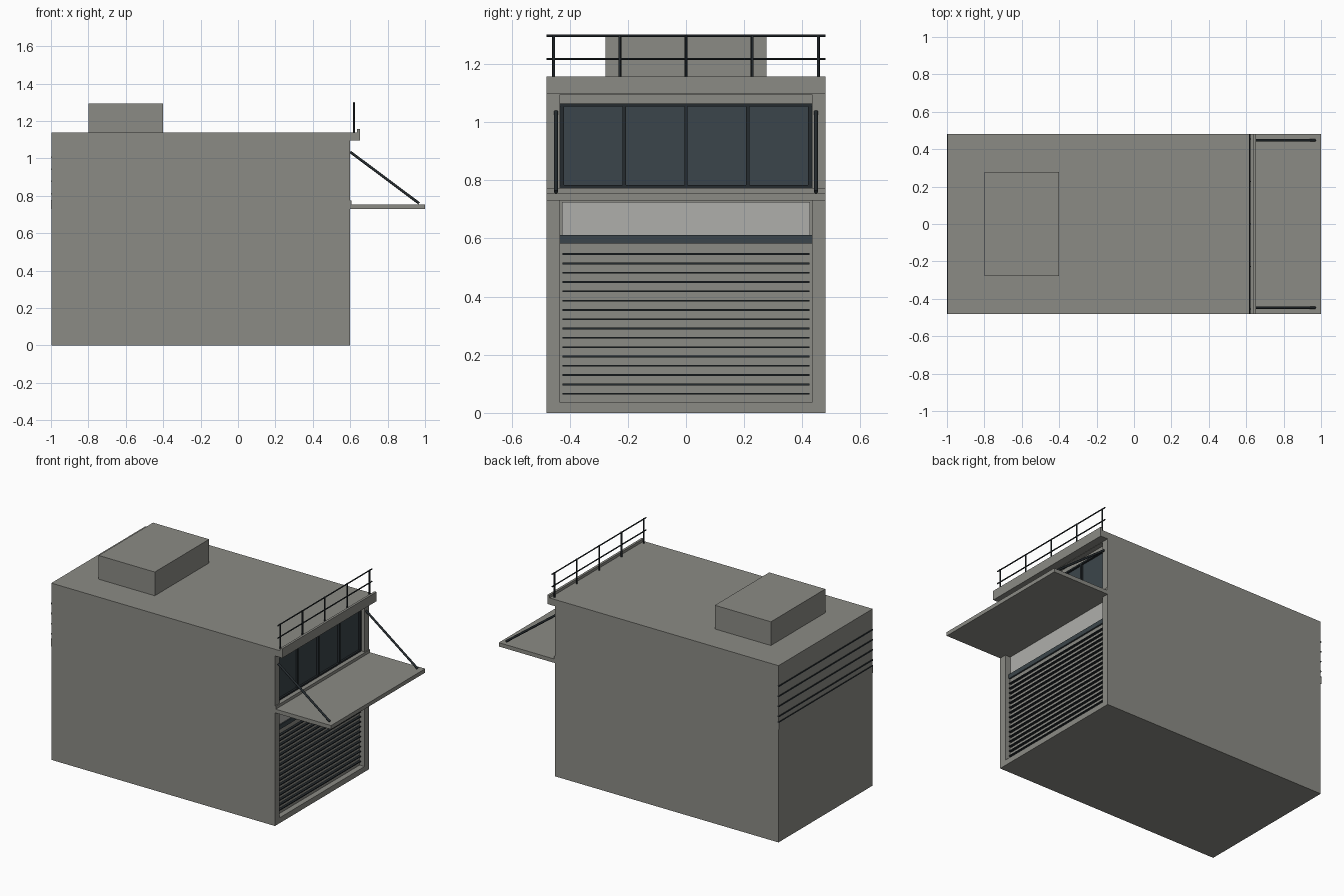
import bpy
from mathutils import Vector

cube = bpy.data.objects.get("Cube")
if cube:
    bpy.data.objects.remove(cube, do_unlink=True)


def material(name, r, g, b):
    m = bpy.data.materials.new(name)
    m.use_nodes = True
    m.diffuse_color = (r, g, b, 1)
    m.node_tree.nodes["Principled BSDF"].inputs["Base Color"].default_value = (r, g, b, 1)
    return m


CONCRETE = material("concrete grey", 0.26, 0.26, 0.235)
PANEL = material("pale panel", 0.43, 0.43, 0.41)
GLASS = material("blue grey glass", 0.044, 0.06, 0.069)
METAL = material("dark metal", 0.018, 0.024, 0.028)


def box(name, x, y, z, mat):
    """Box from (min, max) pairs on each axis."""
    bpy.ops.mesh.primitive_cube_add(size=1)
    o = bpy.context.object
    o.name = name
    spans = (x, y, z)
    o.location = [(a + b) / 2 for a, b in spans]
    o.scale = [b - a for a, b in spans]
    o.data.materials.append(mat)
    return o


def rod(name, start, end, radius, mat):
    """Cylinder between two points."""
    a, b = Vector(start), Vector(end)
    bpy.ops.mesh.primitive_cylinder_add(vertices=12, radius=radius, depth=(b - a).length,
                                        location=(a + b) / 2)
    o = bpy.context.object
    o.name = name
    o.rotation_euler = (b - a).to_track_quat("Z", "Y").to_euler()
    o.data.materials.append(mat)
    bpy.ops.object.shade_smooth_by_angle()
    return o


W = 0.48       # half width of the building
IN = 0.433     # half width of the opening
FACE = 0.6     # facade plane
BACK = 0.56    # recessed plane

# Main block and facade surround
box("building_body", (-0.996, BACK), (-W, W), (0, 1.14), CONCRETE)
for side, s in (("left", 1), ("right", -1)):
    box(side + "_pier", (BACK, FACE), sorted((s * IN, s * W)), (0, 1.14), CONCRETE)
box("door_sill", (BACK, FACE), (-IN, IN), (0, 0.035), CONCRETE)
box("top_lintel", (BACK, FACE), (-IN, IN), (1.095, 1.14), CONCRETE)
box("window_header", (BACK, 0.57), (-IN, IN), (1.063, 1.095), CONCRETE)

# Roof edge and roof box
box("roof_ledge", (FACE, 0.652), (-W, W), (1.097, 1.14), CONCRETE)
box("roof_lip", (0.637, 0.652), (-W, W), (1.14, 1.157), CONCRETE)
box("roof_box", (-0.8, -0.4), (-0.277, 0.277), (1.14, 1.293), CONCRETE)

# Canopy with its ledge and diagonal struts
box("canopy", (BACK, 1.0), (-W, W), (0.73, 0.755), CONCRETE)
box("canopy_ledge", (BACK, 0.606), (-W, W), (0.755, 0.774), CONCRETE)
for side, y in (("left", 0.447), ("right", -0.447)):
    rod(side + "_strut", (FACE, y, 1.035), (0.968, y, 0.76), 0.007, METAL)

# Upper window with frame and mullions
box("window_glass", (BACK, 0.566), (-IN, IN), (0.774, 1.063), GLASS)
for z in (0.779, 1.058):
    box("window_rail", (BACK, 0.578), (-IN, IN), (z - 0.005, z + 0.005), METAL)
for i in range(5):
    y = (i - 2) * 0.213
    box("window_mullion", (BACK, 0.578), (y - 0.006, y + 0.006), (0.774, 1.063), METAL)

# Transom panel and dark band over the shutter
box("transom_panel", (BACK, 0.568), (-0.427, 0.427), (0.612, 0.726), PANEL)
box("shutter_housing", (BACK, 0.575), (-IN, IN), (0.583, 0.612), GLASS)

# Roller shutter with projecting fins
box("shutter", (BACK, 0.565), (-IN, IN), (0.035, 0.583), CONCRETE)
for i in range(16):
    z = 0.066 + i * 0.032
    box("shutter_fin", (0.565, 0.58), (-0.425, 0.425), (z - 0.003, z + 0.003), METAL)

# Rear band and grooves
box("rear_band", (-1.0, -0.99), (-W, W), (0.73, 0.772), CONCRETE)
for i in range(4):
    z = 0.812 + i * 0.065
    box("rear_fin", (-1.0, -0.99), (-W, W), (z - 0.004, z + 0.004), METAL)
box("rear_band_trim", (-1.0, -0.99), (-W, W), (0.772, 0.778), METAL)

# Roof railing
for i in range(5):
    y = (i - 2) * 0.2275
    rod("railing_post", (0.62, y, 1.14), (0.62, y, 1.3), 0.005, METAL)
for z in (1.217, 1.297):
    rod("railing_bar", (0.62, -W, z), (0.62, W, z), 0.004, METAL)
